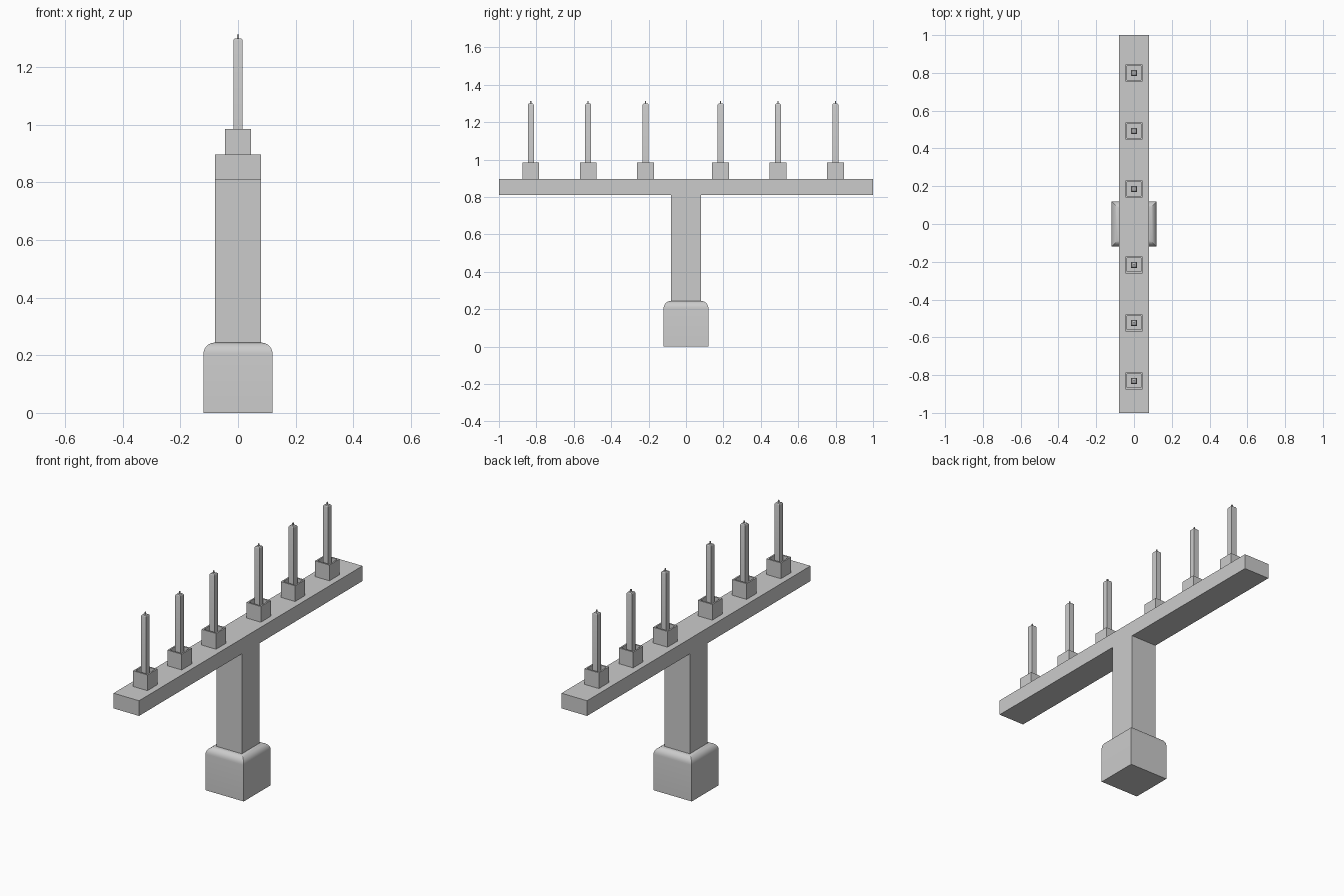
import bpy
import bmesh
import math

if "Cube" in bpy.data.objects:
    bpy.data.objects.remove(bpy.data.objects["Cube"])


def finish(bm, name):
    bmesh.ops.recalc_face_normals(bm, faces=bm.faces)
    mesh = bpy.data.meshes.new(name)
    bm.to_mesh(mesh)
    bm.free()
    obj = bpy.data.objects.new(name, mesh)
    bpy.context.collection.objects.link(obj)
    bpy.context.view_layer.objects.active = obj
    obj.select_set(True)
    bpy.ops.object.shade_smooth_by_angle(angle=math.radians(30))
    obj.select_set(False)
    return obj


def box(half, z0, z1, y=0.0):
    bm = bmesh.new()
    bmesh.ops.create_cube(bm, size=1)
    for v in bm.verts:
        v.co = (v.co.x * 2 * half, v.co.y * 2 * half + y, z1 if v.co.z > 0 else z0)
    return bm


def top_face(bm):
    return max(bm.faces, key=lambda f: f.calc_center_median().z)


def round_top(bm, radius, segments):
    bmesh.ops.bevel(bm, geom=list(top_face(bm).edges), offset=radius,
                    segments=segments, profile=0.5, affect='EDGES')


# Square foot with rounded upper edges
foot = box(0.12, 0, 0.244)
round_top(foot, 0.039, 6)
finish(foot, "foot")

# Post and crossbar as one T-shaped extrusion
profile = [(-0.08, 0.244), (0.08, 0.244), (0.08, 0.81), (1, 0.81),
           (1, 0.896), (-1, 0.896), (-1, 0.81), (-0.08, 0.81)]
bm = bmesh.new()
face = bm.faces.new([bm.verts.new((-0.08, y, z)) for y, z in profile])
extruded = bmesh.ops.extrude_face_region(bm, geom=[face])["geom"]
bmesh.ops.translate(bm, vec=(0.16, 0, 0),
                    verts=[g for g in extruded if isinstance(g, bmesh.types.BMVert)])
finish(bm, "post_and_crossbar")

# Two groups of three candles, each in an open square cup
CUP_FLOOR = 0.91
for i, y in enumerate([-0.83, -0.523, -0.216, 0.185, 0.492, 0.799], 1):
    cup = box(0.045, 0.896, 0.985, y)
    rim = top_face(cup)
    bmesh.ops.inset_region(cup, faces=[rim], thickness=0.012)
    inner = bmesh.ops.extrude_discrete_faces(cup, faces=[rim])["faces"][0]
    for v in inner.verts:
        v.co.z = CUP_FLOOR
    finish(cup, f"candle_cup_{i}")

    candle = box(0.016, CUP_FLOOR, 1.30, y)
    round_top(candle, 0.009, 3)
    finish(candle, f"candle_{i}")

    finish(box(0.003, 1.295, 1.313, y), f"wick_{i}")
